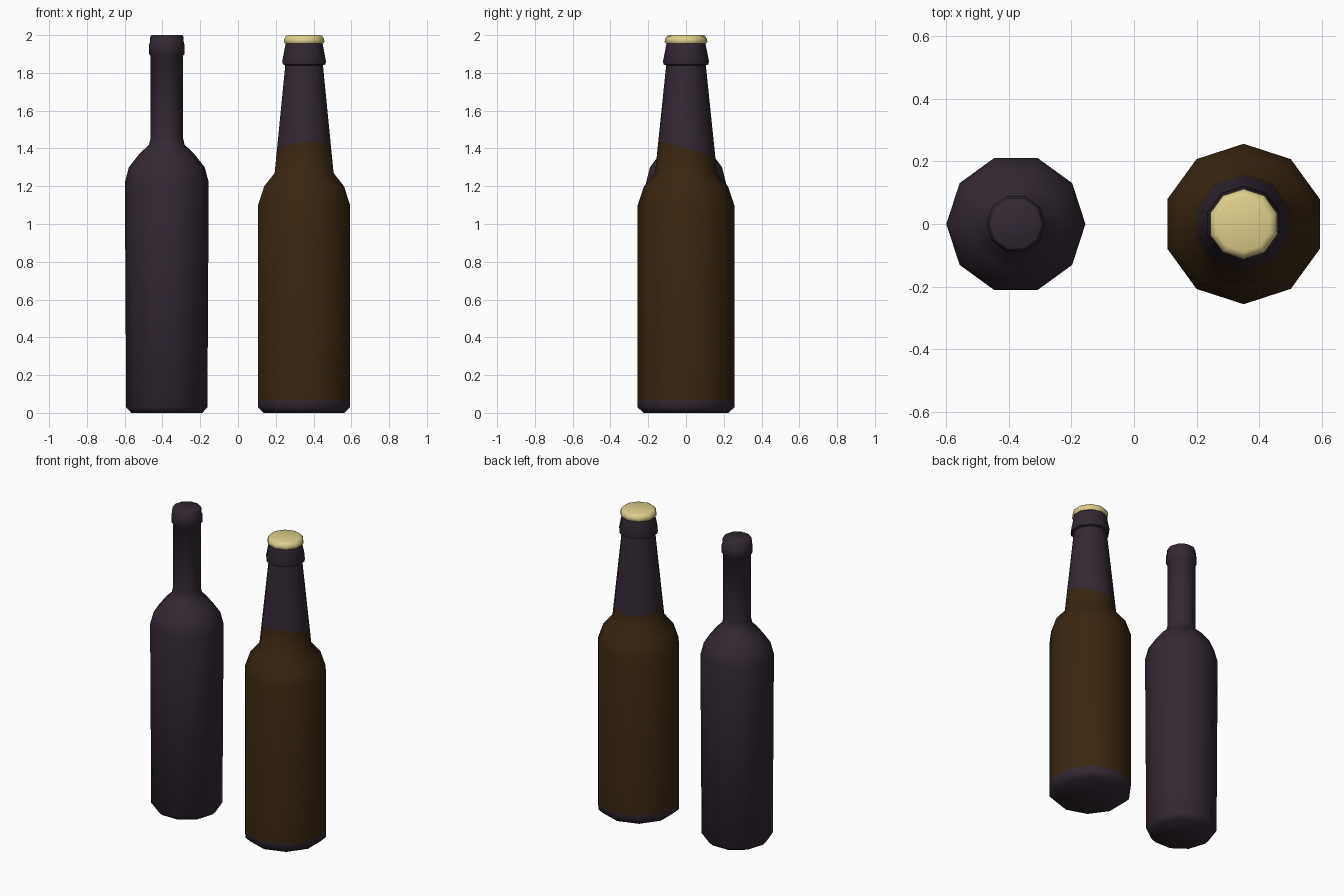
import bpy, bmesh, math

cube = bpy.data.objects.get("Cube")
if cube:
    bpy.data.objects.remove(cube)

SIDES = 10


def make_material(name, rgb):
    mat = bpy.data.materials.new(name)
    mat.use_nodes = True
    color = (*rgb, 1.0)
    mat.diffuse_color = color
    bsdf = next(n for n in mat.node_tree.nodes if n.type == 'BSDF_PRINCIPLED')
    bsdf.inputs["Base Color"].default_value = color
    return mat


def lathe(name, x, start, rings, mats, bands=None):
    """Revolve rings (radius, z); either value may be a function of the angle."""
    bm = bmesh.new()
    angles = [start + math.tau * i / SIDES for i in range(SIDES)]
    loops = []
    for radius, z in rings:
        loop = []
        for a in angles:
            h = z(a) if callable(z) else z
            r = radius(h) if callable(radius) else radius
            loop.append(bm.verts.new((x + r * math.cos(a), r * math.sin(a), h)))
        loops.append(loop)
    bm.faces.new(loops[0][::-1])
    bm.faces.new(loops[-1])
    for k, (low, high) in enumerate(zip(loops, loops[1:])):
        for i in range(SIDES):
            j = (i + 1) % SIDES
            face = bm.faces.new((low[i], low[j], high[j], high[i]))
            if bands and bands[0] <= k < bands[1]:
                face.material_index = 1
    mesh = bpy.data.meshes.new(name)
    bm.to_mesh(mesh)
    bm.free()
    obj = bpy.data.objects.new(name, mesh)
    bpy.context.collection.objects.link(obj)
    for m in mats:
        mesh.materials.append(m)
    bpy.ops.object.select_all(action='DESELECT')
    obj.select_set(True)
    bpy.context.view_layer.objects.active = obj
    bpy.ops.object.shade_smooth_by_angle(angle=math.radians(50))
    return obj


glass = make_material("dark_plum_glass", (0.033, 0.021, 0.033))
brown = make_material("brown_glass", (0.042, 0.019, 0.005))
gold = make_material("pale_gold", (0.74, 0.62, 0.26))

# Tall bottle with a slim neck and round shoulders
lathe("wine_bottle", -0.377, 0, [
    (0.188, 0), (0.215, 0.03), (0.222, 1.22), (0.201, 1.3), (0.146, 1.37),
    (0.094, 1.42), (0.085, 1.46), (0.085, 1.89), (0.094, 1.9), (0.094, 1.95),
    (0.09, 1.96), (0.087, 1.995), (0.08, 2.0)], [glass])


# Upper edge of the brown band, tilted slightly around the tapered neck
def band_edge(a):
    return 1.39 - 0.045 * math.sin(a) + 0.012 * math.cos(a)


def neck_radius(z):
    return 0.164 + (z - 1.27) / (1.84 - 1.27) * (0.105 - 0.164)


# Short bottle with a tapered neck and a collar
lathe("beer_bottle", 0.35, math.pi / 2, [
    (0.225, 0), (0.256, 0.03), (0.256, 0.065), (0.256, 1.1), (0.222, 1.2),
    (0.164, 1.27), (neck_radius, band_edge), (0.105, 1.84), (0.118, 1.845),
    (0.122, 1.86), (0.102, 1.96)], [glass, brown], bands=(2, 6))

# Crown cap
lathe("bottle_cap", 0.35, math.pi / 2, [
    (0.106, 1.955), (0.113, 1.965), (0.111, 1.98), (0.101, 1.995),
    (0.088, 2.0)], [gold])
